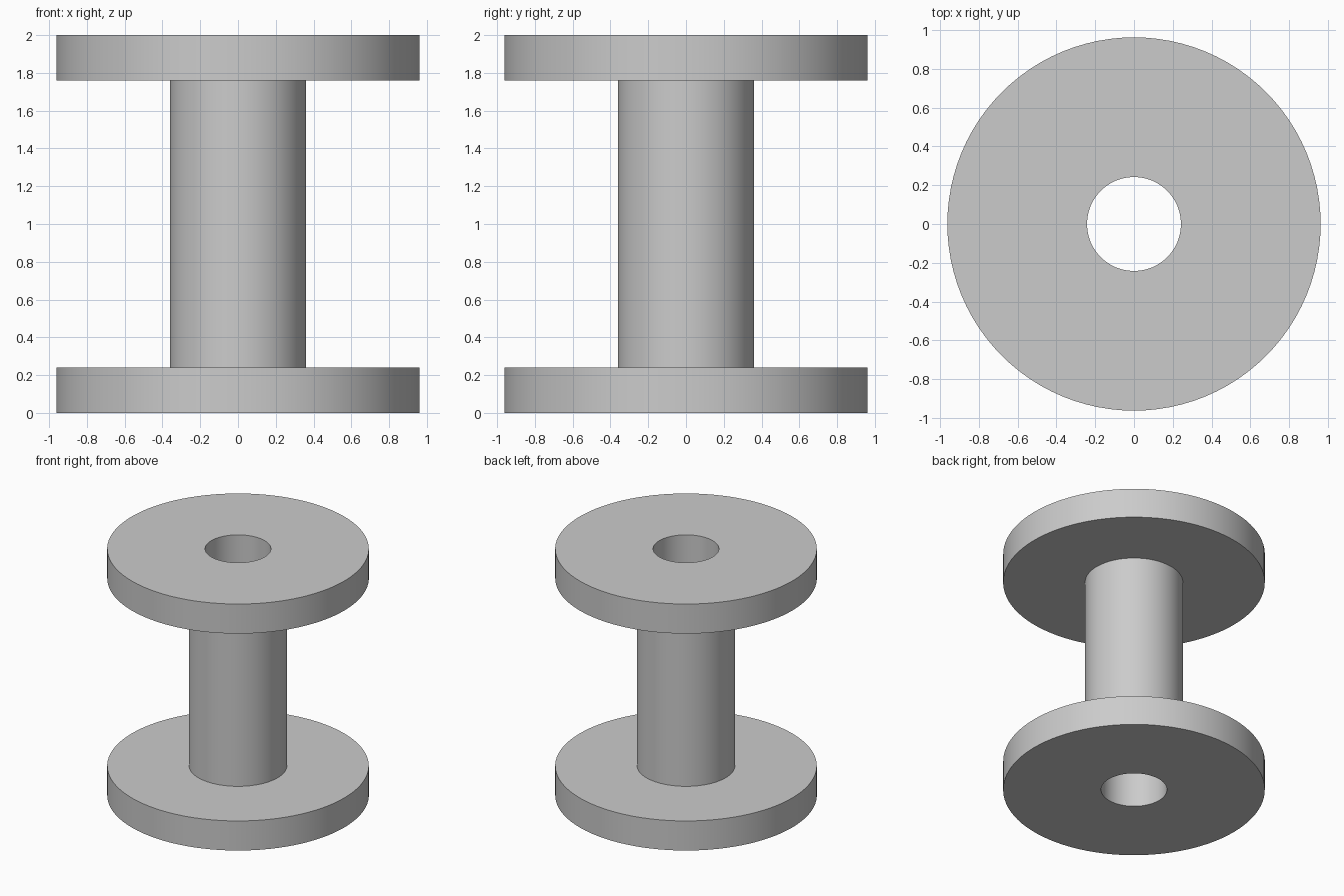
import bpy
import bmesh
from math import cos, sin, tau, radians

SEGMENTS = 96
HEIGHT, FLANGE = 2.0, 0.24
RIM_R, CORE_R, BORE_R = 0.962, 0.36, 0.242

cube = bpy.data.objects.get("Cube")
if cube:
    bpy.data.objects.remove(cube, do_unlink=True)

grey = bpy.data.materials.new("plain grey")
grey.use_nodes = True
colour = (0.6, 0.6, 0.6, 1.0)
grey.diffuse_color = colour
grey.node_tree.nodes["Principled BSDF"].inputs["Base Color"].default_value = colour


def lathe(name, profile):
    """Revolve a closed (radius, height) profile around z."""
    bm = bmesh.new()
    rings = [[bm.verts.new((r * cos(tau * i / SEGMENTS), r * sin(tau * i / SEGMENTS), z))
              for i in range(SEGMENTS)] for r, z in profile]
    for k, ring in enumerate(rings):
        above = rings[(k + 1) % len(rings)]
        for i in range(SEGMENTS):
            j = (i + 1) % SEGMENTS
            bm.faces.new((ring[i], ring[j], above[j], above[i]))
    bmesh.ops.recalc_face_normals(bm, faces=bm.faces)
    mesh = bpy.data.meshes.new(name)
    bm.to_mesh(mesh)
    bm.free()
    mesh.materials.append(grey)
    obj = bpy.data.objects.new(name, mesh)
    bpy.context.collection.objects.link(obj)
    bpy.ops.object.select_all(action="DESELECT")
    obj.select_set(True)
    bpy.context.view_layer.objects.active = obj
    bpy.ops.object.shade_smooth_by_angle(angle=radians(30))
    return obj


# Spool: two wide flanges on a narrow core, with a bore right through
lathe("spool", [
    (BORE_R, 0), (RIM_R, 0), (RIM_R, FLANGE), (CORE_R, FLANGE),
    (CORE_R, HEIGHT - FLANGE), (RIM_R, HEIGHT - FLANGE),
    (RIM_R, HEIGHT), (BORE_R, HEIGHT),
])
